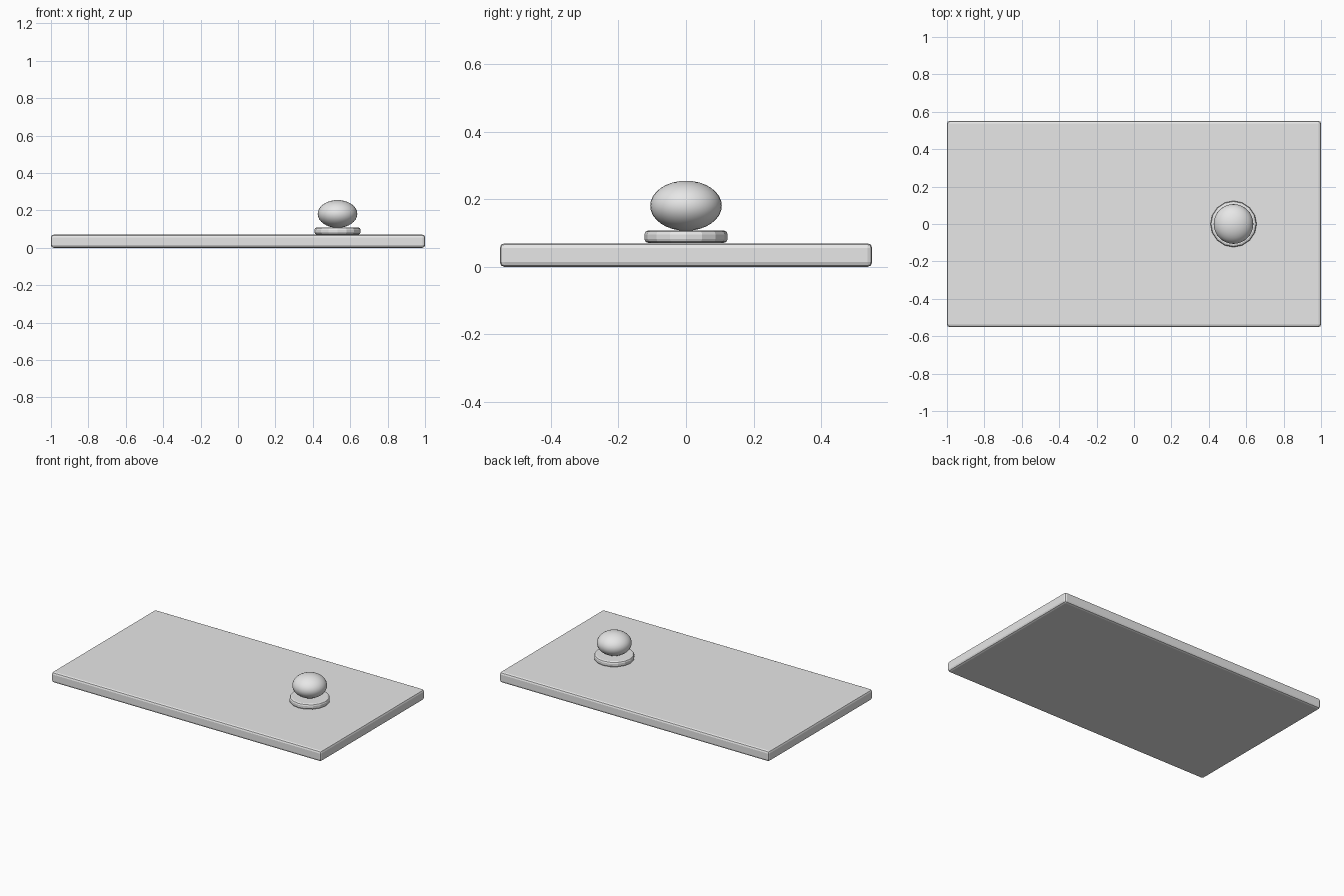
import bpy
import math

if "Cube" in bpy.data.objects:
    bpy.data.objects.remove(bpy.data.objects["Cube"])

KNOB_X = 0.532

grey = bpy.data.materials.new("light_grey")
grey.diffuse_color = (0.8, 0.8, 0.8, 1.0)
grey.use_nodes = True
grey.node_tree.nodes["Principled BSDF"].inputs["Base Color"].default_value = grey.diffuse_color


def finish(name, bevel=0.0, angle=30):
    """Name the active object, colour it, soften its edges and shade it."""
    obj = bpy.context.object
    obj.name = name
    obj.data.materials.append(grey)
    bpy.ops.object.transform_apply(location=False, rotation=False, scale=True)
    if bevel:
        mod = obj.modifiers.new("soft_edges", 'BEVEL')
        mod.width = bevel
        mod.segments = 2
        mod.limit_method = 'ANGLE'
        mod.angle_limit = math.radians(40)
        bpy.ops.object.modifier_apply(modifier=mod.name)
    if angle:
        bpy.ops.object.shade_smooth_by_angle(angle=math.radians(angle))
    return obj


# Flat door panel
bpy.ops.mesh.primitive_cube_add(size=1, location=(0, 0, 0.035))
bpy.context.object.scale = (2.0, 1.102, 0.07)
finish("panel", bevel=0.014, angle=0)

# Faceted base plate under the knob
bpy.ops.mesh.primitive_cylinder_add(vertices=16, radius=0.1235, depth=0.037,
                                    location=(KNOB_X, 0, 0.0895))
finish("knob_base", bevel=0.012, angle=0)

# Flattened round knob
bpy.ops.mesh.primitive_uv_sphere_add(segments=32, ring_count=16, radius=1,
                                     location=(KNOB_X, 0, 0.181))
bpy.context.object.scale = (0.106, 0.106, 0.074)
finish("knob")
